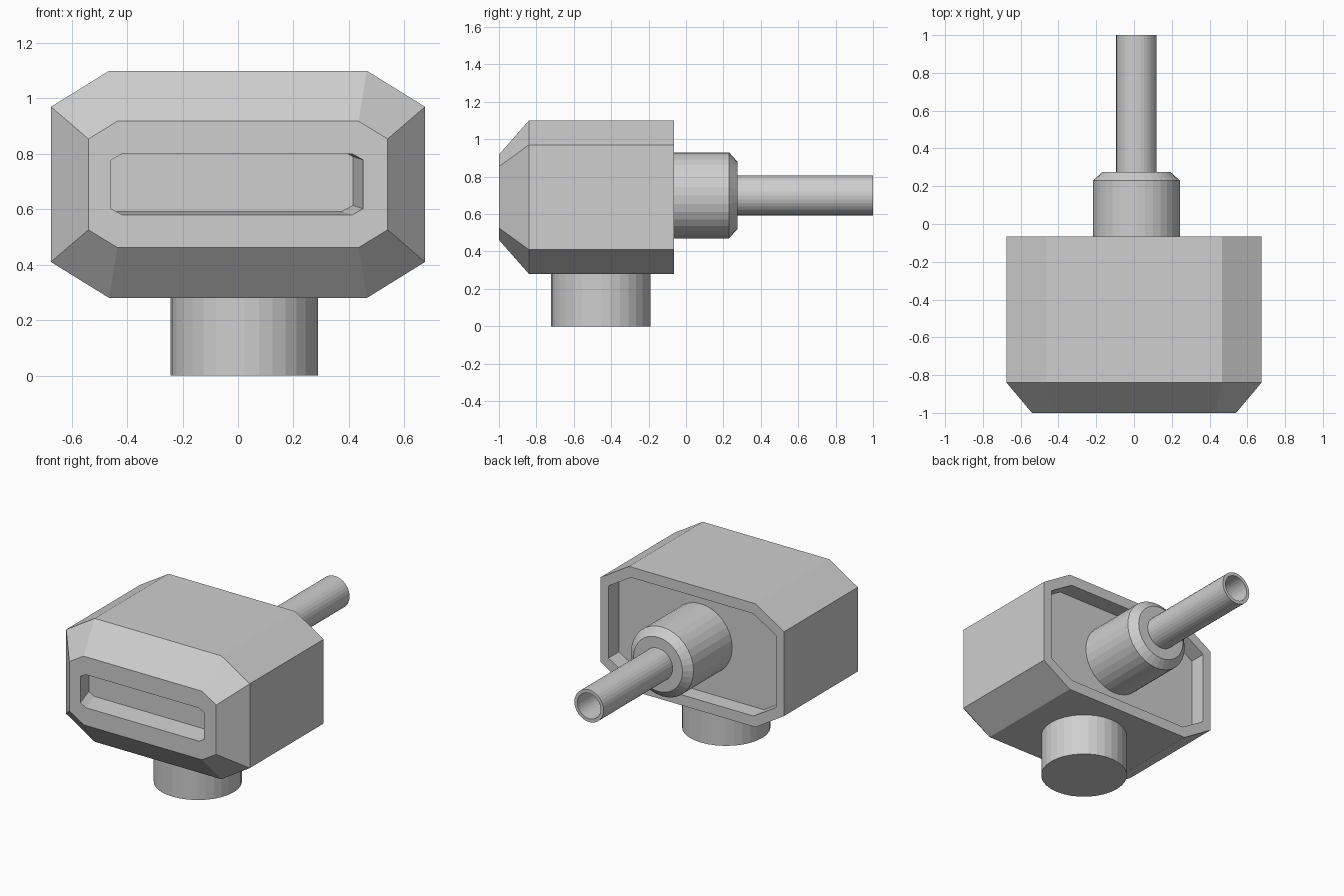
import bpy
import bmesh
from math import cos, sin, pi

old = bpy.data.objects.get("Cube")
if old:
    bpy.data.objects.remove(old, do_unlink=True)

GREY = (0.62, 0.62, 0.62, 1)
mat = bpy.data.materials.new("plain grey")
mat.use_nodes = True
mat.diffuse_color = GREY
mat.node_tree.nodes["Principled BSDF"].inputs["Base Color"].default_value = GREY


def octagon(y, half_x, half_z, cut_x, cut_z, cx=0, cz=0.69):
    """Rectangle with cut corners, standing across the y axis."""
    a, b = half_x - cut_x, half_z - cut_z
    outline = [(half_x, -b), (half_x, b), (a, half_z), (-a, half_z),
               (-half_x, b), (-half_x, -b), (-a, -half_z), (a, -half_z)]
    return [(cx + x, y, cz + z) for x, z in outline]


def circle(y, r, cx=0.013, cz=0.70, sides=32):
    """Circle across the y axis."""
    return [(cx + r * cos(2 * pi * i / sides), y, cz + r * sin(2 * pi * i / sides))
            for i in range(sides)]


def loft(name, rings):
    """Join a run of rings with quads and cap both ends."""
    bm = bmesh.new()
    loops = [[bm.verts.new(p) for p in ring] for ring in rings]
    n = len(loops[0])
    for p, q in zip(loops, loops[1:]):
        for i in range(n):
            j = (i + 1) % n
            bm.faces.new((p[i], p[j], q[j], q[i]))
    bm.faces.new(loops[0])
    bm.faces.new(loops[-1])
    bmesh.ops.recalc_face_normals(bm, faces=bm.faces)
    mesh = bpy.data.meshes.new(name)
    bm.to_mesh(mesh)
    bm.free()
    mesh.materials.append(mat)
    obj = bpy.data.objects.new(name, mesh)
    bpy.context.collection.objects.link(obj)
    return obj


# Head: slanted front slot, chamfered nose, straight sides, recessed back
loft("head", [
    octagon(-0.86, 0.455, 0.11, 0.04, 0.022, cx=-0.04, cz=0.702),
    octagon(-1.0, 0.455, 0.11, 0.04, 0.022, cx=-0.003),
    octagon(-1.0, 0.54, 0.228, 0.105, 0.064),
    octagon(-0.84, 0.675, 0.41, 0.21, 0.13),
    octagon(-0.065, 0.675, 0.41, 0.21, 0.13),
    octagon(-0.065, 0.615, 0.34, 0.165, 0.1),
    octagon(-0.175, 0.615, 0.34, 0.165, 0.1),
])

# Collar with a bevelled rim
loft("collar", [circle(-0.18, 0.23), circle(0.23, 0.23), circle(0.275, 0.18)])

# Hollow handle tube
loft("handle_tube", [circle(0.25, 0.107), circle(1.0, 0.107),
                     circle(1.0, 0.085), circle(0.3, 0.085)])

# Round foot under the head
bpy.ops.mesh.primitive_cylinder_add(vertices=32, radius=0.266, depth=0.3,
                                    location=(0.023, -0.455, 0.15))
foot = bpy.context.object
foot.name = "foot"
foot.data.materials.append(mat)
